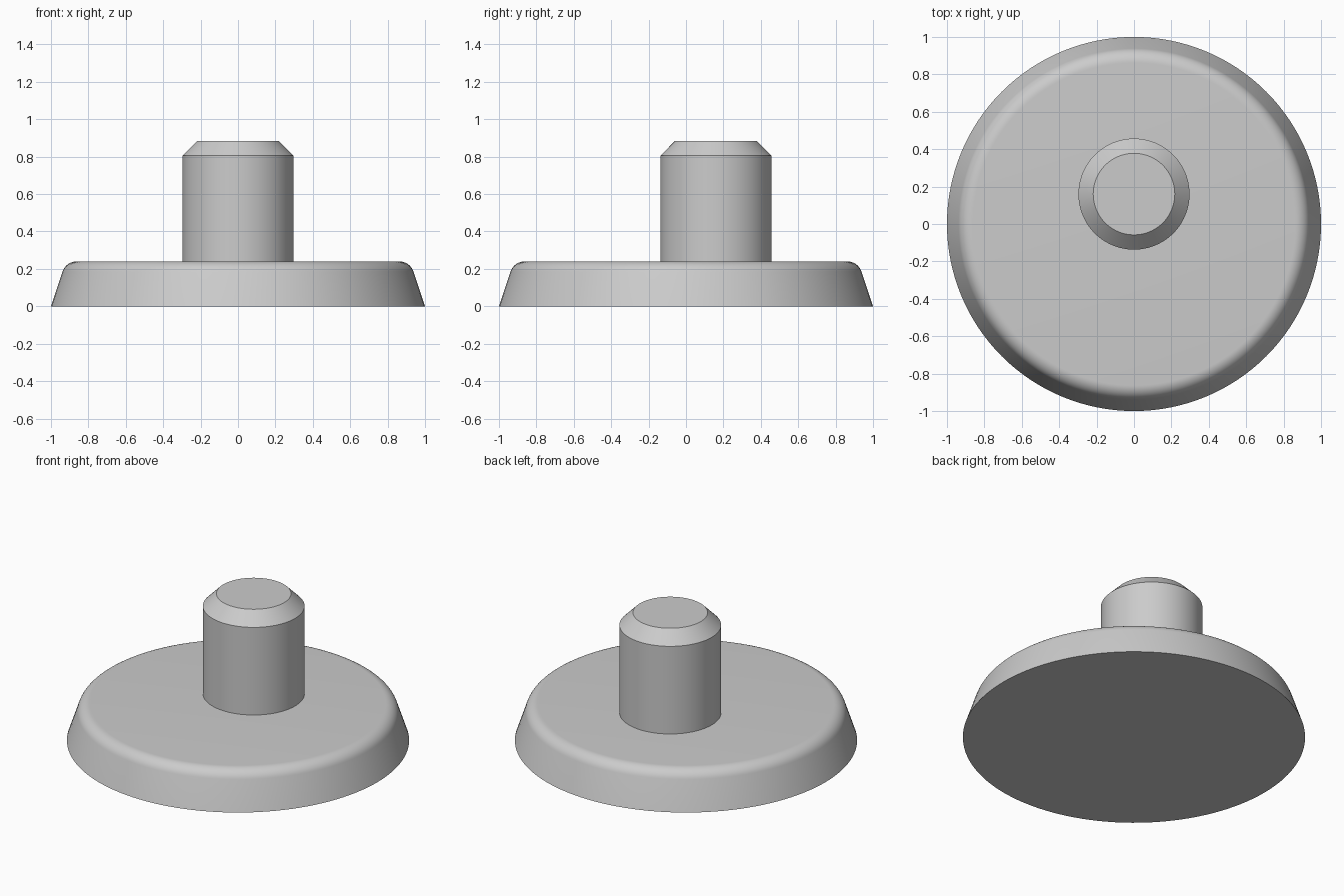
import bpy, bmesh, math
from mathutils import Vector

cube = bpy.data.objects.get("Cube")
if cube:
    bpy.data.objects.remove(cube, do_unlink=True)

SEGMENTS = 128

grey = bpy.data.materials.new("plain grey")
grey.use_nodes = True
colour = (0.6, 0.6, 0.6, 1)
grey.diffuse_color = colour
grey.node_tree.nodes["Principled BSDF"].inputs["Base Color"].default_value = colour


def lathe(name, profile, location):
    """Spin a (radius, height) profile into a closed solid."""
    bm = bmesh.new()
    rings = []
    for r, z in profile:
        rings.append([bm.verts.new((r * math.cos(a), r * math.sin(a), z))
                      for a in (2 * math.pi * i / SEGMENTS for i in range(SEGMENTS))])
    for low, high in zip(rings, rings[1:]):
        for i in range(SEGMENTS):
            j = (i + 1) % SEGMENTS
            bm.faces.new((low[i], low[j], high[j], high[i]))
    bm.faces.new(rings[0][::-1])
    bm.faces.new(rings[-1])
    mesh = bpy.data.meshes.new(name)
    bm.to_mesh(mesh)
    bm.free()
    mesh.materials.append(grey)
    obj = bpy.data.objects.new(name, mesh)
    obj.location = location
    bpy.context.collection.objects.link(obj)
    bpy.ops.object.select_all(action='DESELECT')
    obj.select_set(True)
    bpy.context.view_layer.objects.active = obj
    bpy.ops.object.shade_smooth_by_angle(angle=math.radians(30))
    return obj


# Tapered disc with a rounded top rim
height, fillet, taper = 0.24, 0.08, math.atan(1 / 3)
corner = 1 - height * math.tan(taper)
centre = Vector((corner - fillet * math.tan((math.pi / 2 - taper) / 2), height - fillet))
steps = 10
rim = []
for i in range(steps + 1):
    a = taper + (math.pi / 2 - taper) * i / steps
    rim.append((centre.x + fillet * math.cos(a), centre.y + fillet * math.sin(a)))
lathe("base_disc", [(1, 0)] + rim, (0, 0, 0))

# Off-centre peg with a chamfered top, sunk slightly into the disc
lathe("peg", [(0.297, 0.2), (0.297, 0.805), (0.218, 0.885)], (0, 0.16, 0))
